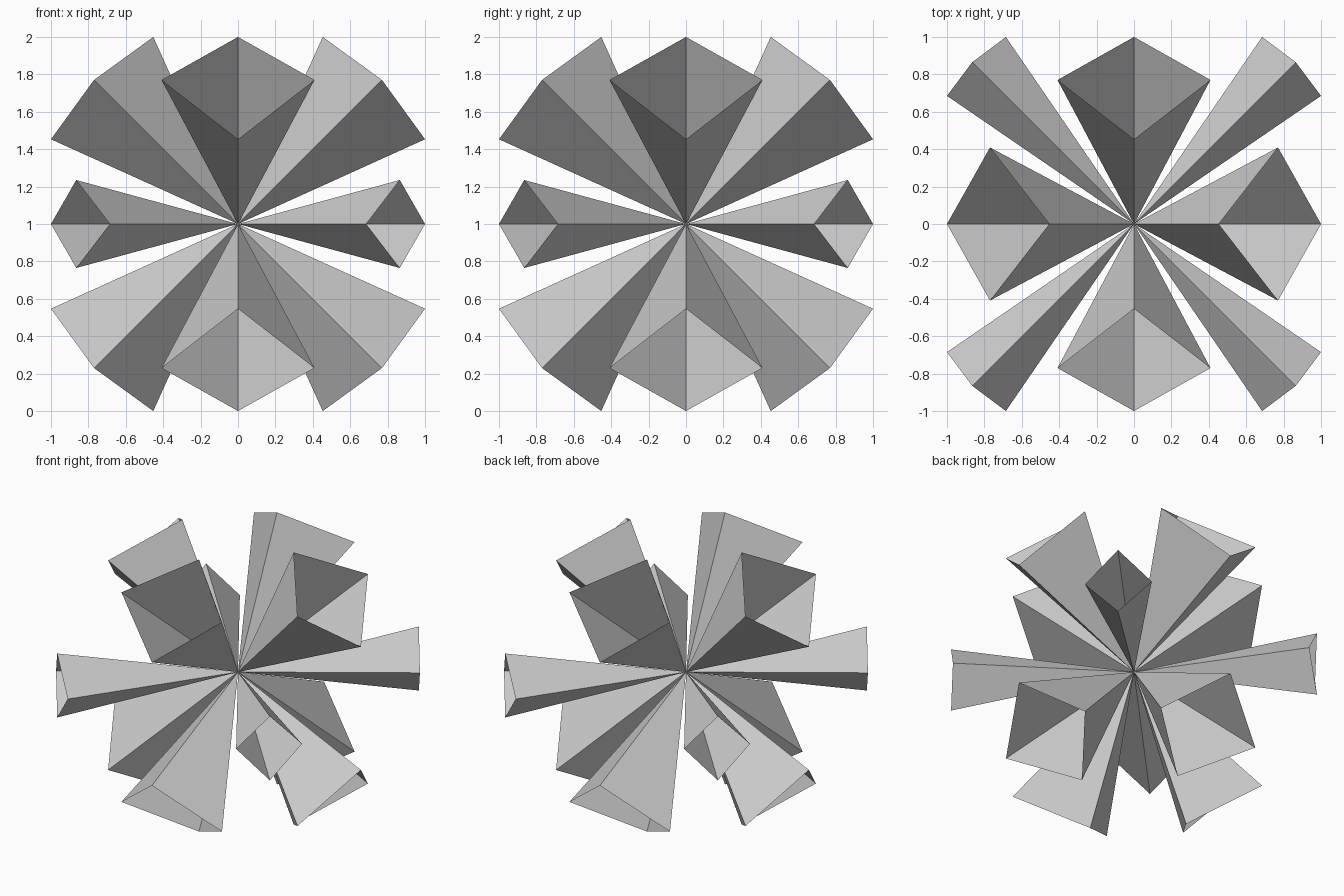
import bpy, bmesh
from math import radians
from mathutils import Matrix, Vector

if "Cube" in bpy.data.objects:
    bpy.data.objects.remove(bpy.data.objects["Cube"])

CENTRE = Vector((0, 0, 1))


def make_spike(name, rim, matrix):
    """Hollow four-sided spike opening outward from the centre (no end cap)."""
    bm = bmesh.new()
    o, *ring = [bm.verts.new(matrix @ Vector(p) + CENTRE)
                for p in [(0, 0, 0)] + rim]
    flip = matrix.determinant() < 0
    for k in range(4):
        a, b = ring[k], ring[(k + 1) % 4]
        bm.faces.new((o, a, b) if flip else (o, b, a))
    mesh = bpy.data.meshes.new(name)
    bm.to_mesh(mesh)
    bm.free()
    bpy.context.collection.objects.link(bpy.data.objects.new(name, mesh))


# rim points of the open end, counter-clockwise seen from outside
slanted = [(0, -1, 0.453), (0.409, -0.77, 0.77), (0, -0.453, 1), (-0.409, -0.77, 0.77)]
level = [(0.685, -1, 0), (0.865, -0.865, -0.235), (1, -0.685, 0), (0.865, -0.865, 0.235)]

# three rings of four spikes
for i in range(4):
    turn = Matrix.Rotation(radians(90 * i), 3, 'Z')
    make_spike(f"upper_spike_{i + 1}", slanted, turn)
    make_spike(f"middle_spike_{i + 1}", level, turn)
    make_spike(f"lower_spike_{i + 1}", slanted, turn @ Matrix.Diagonal((1, 1, -1)))
